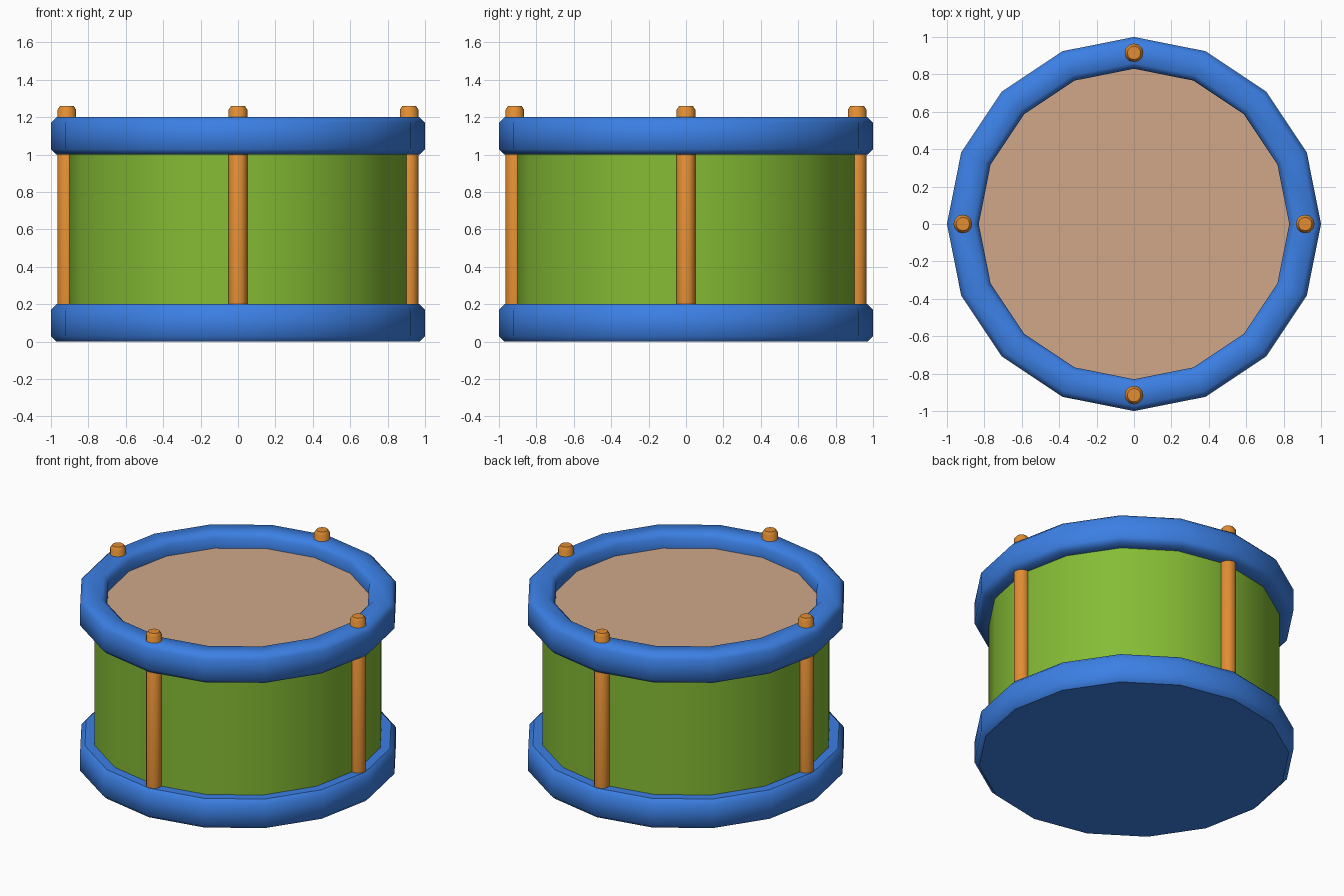
import bpy, math

if "Cube" in bpy.data.objects:
    bpy.data.objects.remove(bpy.data.objects["Cube"])

SIDES = 16


def material(name, rgb):
    m = bpy.data.materials.new(name)
    m.diffuse_color = (*rgb, 1)
    m.use_nodes = True
    m.node_tree.nodes["Principled BSDF"].inputs["Base Color"].default_value = m.diffuse_color
    return m


BLUE = material("blue", (0.045, 0.215, 0.78))
GREEN = material("green", (0.235, 0.50, 0.035))
ORANGE = material("orange", (0.76, 0.27, 0.032))
TAN = material("tan", (0.63, 0.39, 0.25))


def lathe(name, profile, mat, sides=SIDES, loc=(0, 0, 0), closed=False, cap_top=False, cap_bottom=False):
    """Revolve (radius, z) points, listed bottom to top on the outside, around z."""
    n = len(profile)
    verts, faces = [], []
    for r, z in profile:
        for i in range(sides):
            a = 2 * math.pi * i / sides
            verts.append((r * math.cos(a), r * math.sin(a), z))
    for j in range(n if closed else n - 1):
        k = (j + 1) % n
        for i in range(sides):
            i2 = (i + 1) % sides
            faces.append((j * sides + i, j * sides + i2, k * sides + i2, k * sides + i))
    if cap_bottom:
        faces.append(tuple(reversed(range(sides))))
    if cap_top:
        faces.append(tuple(range((n - 1) * sides, n * sides)))
    me = bpy.data.meshes.new(name)
    me.from_pydata(verts, [], faces)
    me.materials.append(mat)
    ob = bpy.data.objects.new(name, me)
    ob.location = loc
    bpy.context.collection.objects.link(ob)
    bpy.ops.object.select_all(action='DESELECT')
    ob.select_set(True)
    bpy.context.view_layer.objects.active = ob
    bpy.ops.object.shade_smooth_by_angle(angle=math.radians(50))
    for p in me.polygons:          # round caps stay flat
        if len(p.vertices) > 4:
            p.use_smooth = False
    return ob


# Bottom hoop, closed underneath
lathe("bottom_hoop", [(0.97, 0), (1, 0.03), (1, 0.17), (0.97, 0.2)], BLUE,
      cap_bottom=True, cap_top=True)

# Drum shell
lathe("shell", [(0.91, 0.19), (0.91, 1.02)], GREEN)

# Top hoop, an open ring with bevelled edges
lathe("top_hoop", [(0.86, 1.0), (0.97, 1.0), (1, 1.03), (1, 1.17), (0.97, 1.2),
                   (0.86, 1.2), (0.83, 1.17), (0.83, 1.03)], BLUE, closed=True)

# Drum skin, sunk inside the top hoop
lathe("drum_skin", [(0.84, 1.09), (0.84, 1.1)], TAN, cap_top=True, cap_bottom=True)

# Four tension rods with bevelled tips above the hoop
for name, x, y in (("right", 1, 0), ("back", 0, 1), ("left", -1, 0), ("front", 0, -1)):
    lathe(name + "_rod", [(0.05, 0.19), (0.05, 1.24), (0.036, 1.26)], ORANGE, sides=12,
          loc=(0.915 * x, 0.915 * y, 0), cap_top=True, cap_bottom=True)
